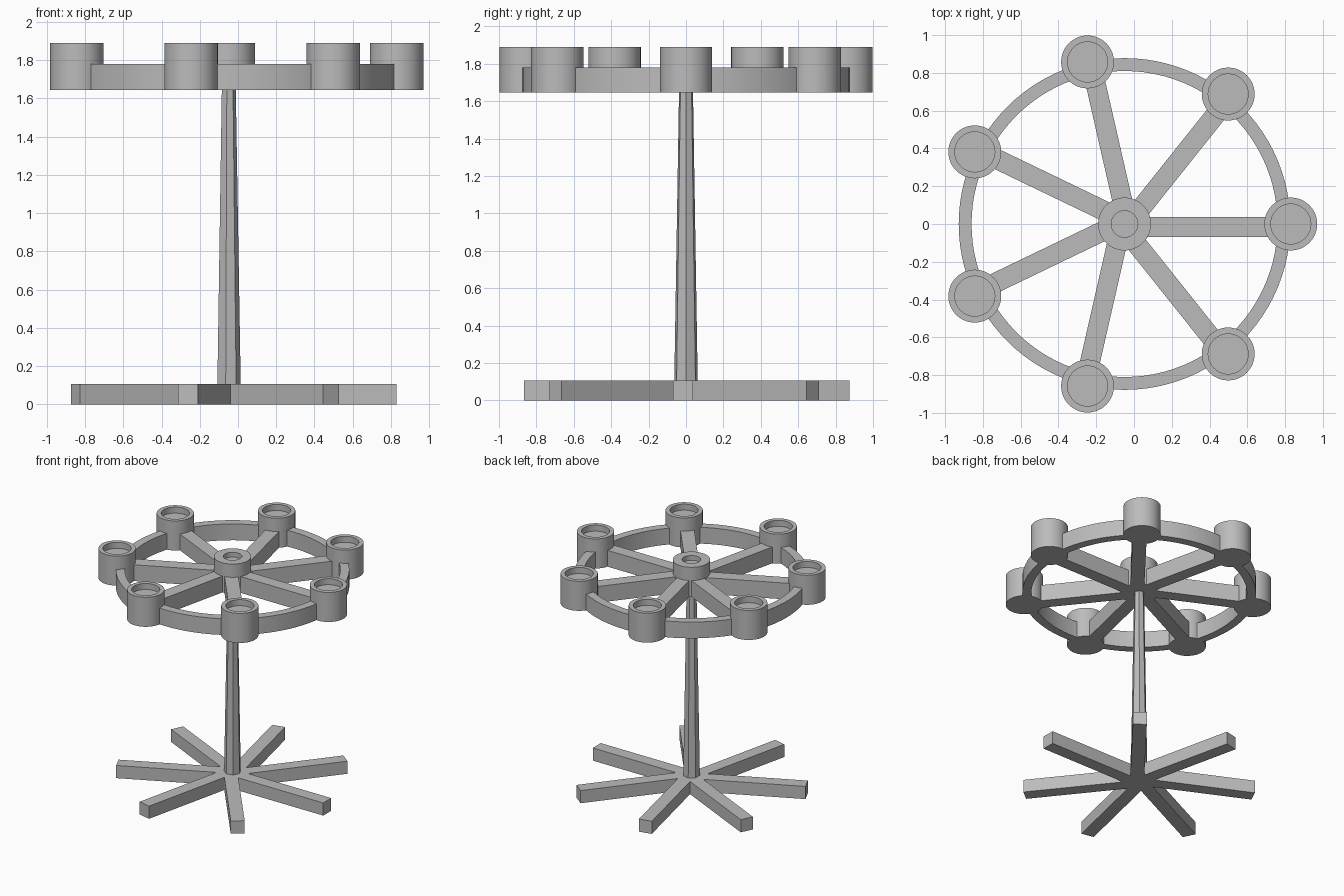
import bpy
import bmesh
from math import cos, sin, tau, radians
from mathutils import Matrix

COUNT = 7
AXIS_X = -0.05      # centre of the post and wheel
REACH = 0.88        # length of spokes and legs
WHEEL_Z, WHEEL_TOP, CUP_TOP = 1.645, 1.78, 1.89

cube = bpy.data.objects.get("Cube")
if cube:
    bpy.data.objects.remove(cube, do_unlink=True)

grey = bpy.data.materials.new("plain grey")
grey.use_nodes = True
grey.diffuse_color = (0.5, 0.5, 0.5, 1)
grey.node_tree.nodes["Principled BSDF"].inputs["Base Color"].default_value = (0.5, 0.5, 0.5, 1)


def finish(name, bm, smooth=False):
    bmesh.ops.recalc_face_normals(bm, faces=bm.faces)
    mesh = bpy.data.meshes.new(name)
    bm.to_mesh(mesh)
    bm.free()
    mesh.materials.append(grey)
    obj = bpy.data.objects.new(name, mesh)
    bpy.context.collection.objects.link(obj)
    if smooth:
        bpy.ops.object.select_all(action='DESELECT')
        obj.select_set(True)
        bpy.context.view_layer.objects.active = obj
        bpy.ops.object.shade_smooth_by_angle(angle=radians(30))
    return obj


def lathe(name, profile, segments, x, y, closed=False, smooth=True):
    """Turn a (radius, height) profile about a vertical axis at x, y."""
    bm = bmesh.new()
    verts = [bm.verts.new((r, 0, z)) for r, z in profile]
    edges = [bm.edges.new(pair) for pair in zip(verts, verts[1:])]
    if closed:
        edges.append(bm.edges.new((verts[-1], verts[0])))
    bmesh.ops.spin(bm, geom=verts + edges, cent=(0, 0, 0), axis=(0, 0, 1),
                   angle=tau, steps=segments, use_merge=False)
    bmesh.ops.remove_doubles(bm, verts=bm.verts, dist=0.0001)
    bmesh.ops.translate(bm, verts=bm.verts, vec=(x, y, 0))
    finish(name, bm, smooth)


def cup(name, x, y, outer, inner, depth):
    floor = CUP_TOP - depth
    lathe(name, [(0, WHEEL_Z), (outer, WHEEL_Z), (outer, CUP_TOP),
                 (inner, CUP_TOP), (inner, floor), (0, floor)], 48, x, y)


def bar(name, angle, bottom, top):
    """Square beam running out from the axis, set slightly off the radius."""
    bm = bmesh.new()
    bmesh.ops.create_cube(bm, size=1)
    width = 0.105
    bmesh.ops.scale(bm, verts=bm.verts, vec=(REACH, width, top - bottom))
    bmesh.ops.translate(bm, verts=bm.verts, vec=(REACH / 2, -0.016, (bottom + top) / 2))
    bmesh.ops.rotate(bm, verts=bm.verts, cent=(0, 0, 0), matrix=Matrix.Rotation(angle, 3, 'Z'))
    bmesh.ops.translate(bm, verts=bm.verts, vec=(AXIS_X, 0, 0))
    finish(name, bm)


# Tapered post with flat sides
lathe("post", [(0, 0), (0.066, 0), (0.035, 1.852), (0, 1.852)], COUNT, AXIS_X, 0, smooth=False)

# Central hub and rim of the wheel
cup("hub", AXIS_X, 0, 0.14, 0.07, 0.04)
lathe("rim", [(0.81, WHEEL_Z), (0.878, WHEEL_Z), (0.878, WHEEL_TOP), (0.81, WHEEL_TOP)],
      96, AXIS_X, 0, closed=True)

# Legs, spokes and cups repeated around the axis
for i in range(COUNT):
    a = tau * i / COUNT
    bar(f"leg_{i + 1}", a, 0, 0.105)
    bar(f"spoke_{i + 1}", a, WHEEL_Z, WHEEL_TOP)
    cup(f"cup_{i + 1}", AXIS_X + REACH * cos(a), REACH * sin(a), 0.14, 0.106, 0.05)
